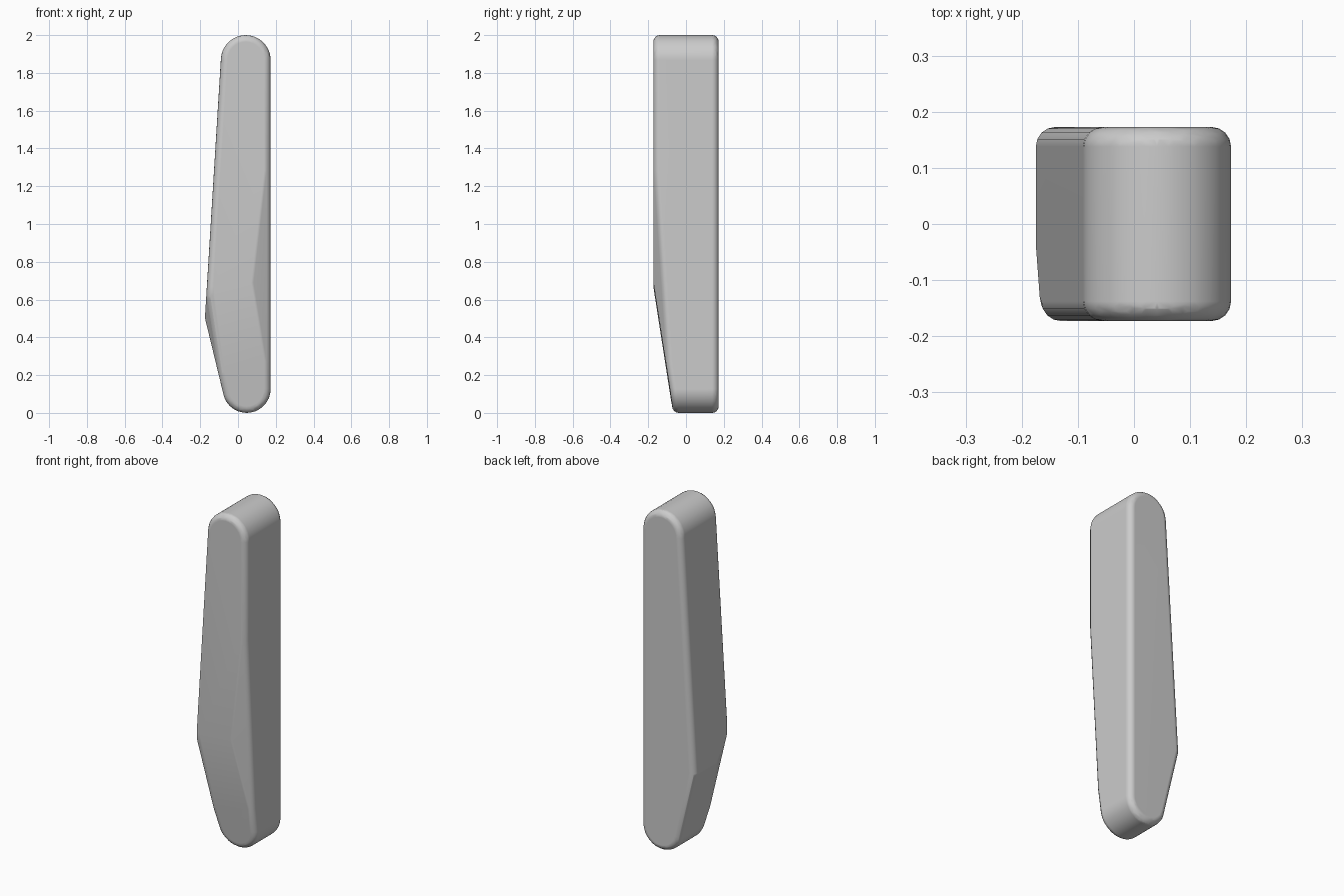
import bpy
import bmesh
import math
from mathutils import Vector

cube = bpy.data.objects.get("Cube")
if cube:
    bpy.data.objects.remove(cube)

R = 0.035          # rounding radius of every edge
HALF = 0.173       # half depth


def hull(points):
    """Convex solid around the points."""
    bm = bmesh.new()
    for p in points:
        bm.verts.new(p)
    res = bmesh.ops.convex_hull(bm, input=bm.verts[:])
    junk = {g for g in res["geom_interior"] + res["geom_unused"]
            if isinstance(g, bmesh.types.BMVert)}
    bmesh.ops.delete(bm, geom=list(junk), context="VERTS")
    return bm


def circle(cx, cz, radius, n=32):
    return [(cx + radius * math.cos(i * math.tau / n),
             cz + radius * math.sin(i * math.tau / n)) for i in range(n)]


# Core: rounded-end profile with a knee, run front to back
profile = circle(0.041, 1.868, 0.132 - R) + circle(0.046, 0.127, 0.127 - R)
profile.append((-0.175 + R, 0.505))
depth = HALF - R
core = hull([(x, y, z) for x, z in profile for y in (-depth, depth)])

# Facets: three points each, sunk by the rounding radius
facets = [
    ((0, -HALF, 0.68), (0.1, -HALF, 0.69), (0, -0.075, 0.04)),            # lower front
    ((0.172, -HALF, 1.5), (0.08, -HALF, 0.7), (0.172, -0.085, 0.13)),     # front corner
    ((-0.165, -HALF, 0.66), (-0.175, -0.04, 0.5), (-0.077, -0.09, 0.1)),  # knee corner
]
centre = Vector((0.04, 0.05, 0.9))
for a, b, c in facets:
    a, b, c = Vector(a), Vector(b), Vector(c)
    n = (b - a).cross(c - a).normalized()
    if n.dot(centre - a) > 0:
        n = -n
    bmesh.ops.bisect_plane(core, geom=core.verts[:] + core.edges[:] + core.faces[:],
                           plane_co=a - n * R, plane_no=n, clear_outer=True)
corners = [v.co.copy() for v in core.verts]
core.free()

# Roll a small ball over the core to round all edges
ball = bmesh.new()
bmesh.ops.create_uvsphere(ball, u_segments=16, v_segments=8, radius=R)
offsets = [v.co.copy() for v in ball.verts]
ball.free()
body = hull([p + o for p in corners for o in offsets])
bmesh.ops.remove_doubles(body, verts=body.verts[:], dist=0.0005)
bmesh.ops.dissolve_limit(body, angle_limit=math.radians(0.3),
                         verts=body.verts[:], edges=body.edges[:])
bmesh.ops.recalc_face_normals(body, faces=body.faces[:])

mesh = bpy.data.meshes.new("bar_body")
body.to_mesh(mesh)
body.free()
bar = bpy.data.objects.new("bar_body", mesh)
bpy.context.collection.objects.link(bar)

# Plain grey finish
grey = bpy.data.materials.new("plain_grey")
grey.use_nodes = True
colour = (0.6, 0.6, 0.6, 1)
grey.diffuse_color = colour
grey.node_tree.nodes["Principled BSDF"].inputs["Base Color"].default_value = colour
mesh.materials.append(grey)

# Smooth rounding, flat facets
bpy.ops.object.select_all(action="DESELECT")
bar.select_set(True)
bpy.context.view_layer.objects.active = bar
bpy.ops.object.shade_smooth_by_angle(angle=math.radians(35))
weighted = bar.modifiers.new("flat_facets", "WEIGHTED_NORMAL")
weighted.keep_sharp = True
